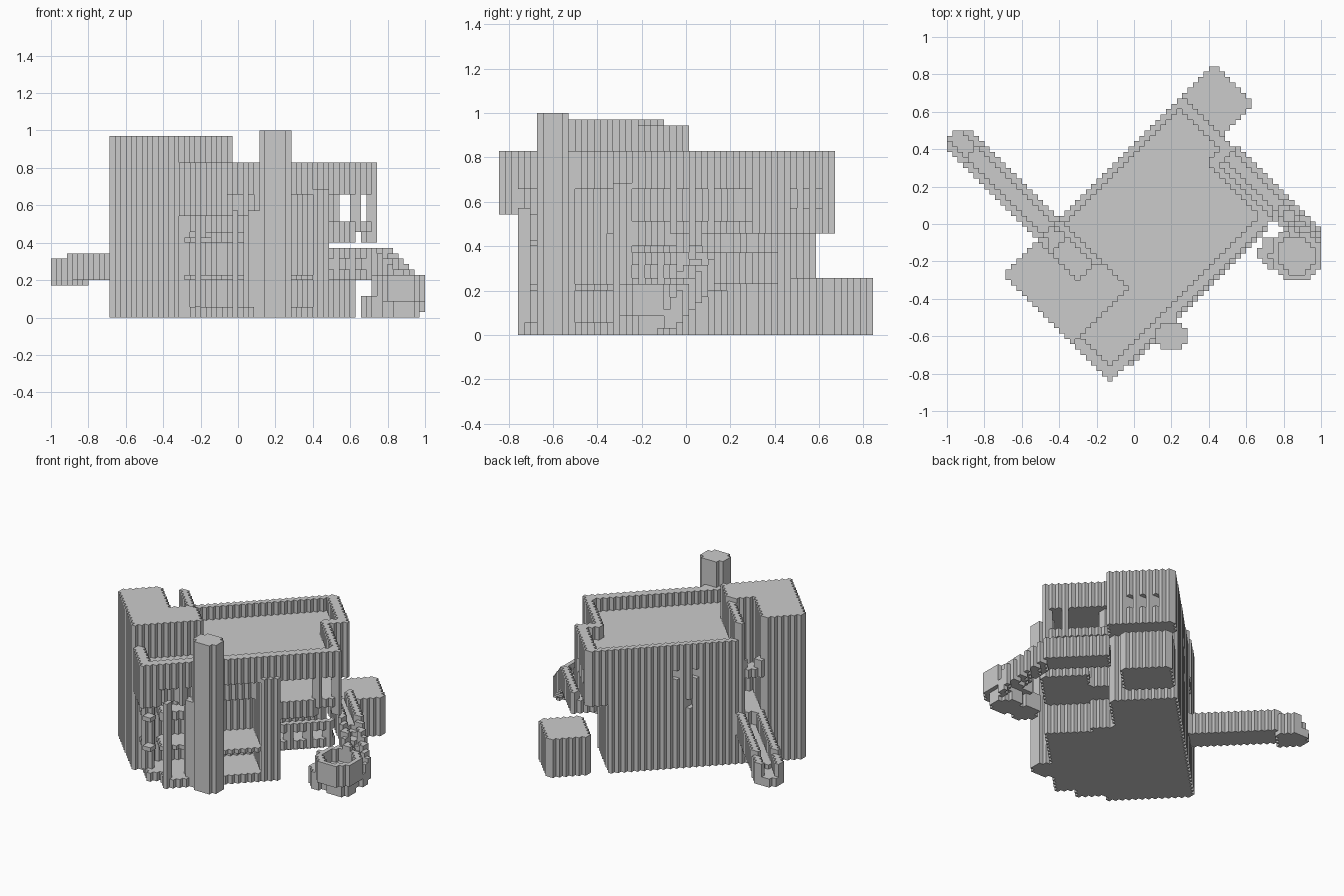
import bpy, bmesh, math

if "Cube" in bpy.data.objects:
    bpy.data.objects.remove(bpy.data.objects["Cube"])

# The whole building is made of small cubes, with its plan turned 45 degrees.
H = 2 / 70
NX, NY, NZ = 70, 59, 35
X0, Y0 = -1.0, -NY * H / 2
R2 = math.sqrt(2)
parts = {}


def cells(test, z0, z1):
    """Cells whose centre passes test(x, y, u, v); u runs north-east, v north-west."""
    out = set()
    ks = [k for k in range(NZ) if z0 < (k + .5) * H < z1]
    for i in range(NX):
        for j in range(NY):
            x, y = X0 + (i + .5) * H, Y0 + (j + .5) * H
            if test(x, y, (x + y) / R2, (y - x) / R2):
                out.update((i, j, k) for k in ks)
    return out


def box(u0, u1, v0, v1, z0, z1):
    return cells(lambda x, y, u, v: u0 <= u <= u1 and v0 <= v <= v1, z0, z1)


def disc(cx, cy, r, z0, z1):
    return cells(lambda x, y, u, v: math.hypot(x - cx, y - cy) <= r, z0, z1)


def add(name, *pieces):
    parts.setdefault(name, set()).update(*pieces)


def cut(name, *pieces):
    parts[name].difference_update(*pieces)


# Lower body and base plate
add("base_plate", box(-.55, .17, -.53, .3, 0, .058), box(-.63, -.5, -.4, .3, 0, .058))
add("lower_body", box(-.63, .2, -.25, .31, 0, .46), box(.1, .36, -.25, .31, .2, .46),
    box(.15, .525, -.1, .31, 0, .46))

# Upper floor with a corner recess, roof slab and roof parapet
add("upper_body", box(-.63, .5, -.3, .31, .46, .69), box(.3, .668, -.1, .31, .46, .69))
cut("upper_body", box(.17, .6, -.4, -.16, .46, .67))
add("roof", box(-.685, .55, -.5, .31, .66, .83), box(.3, .668, -.1, .31, .69, .83))
cut("roof", box(-.63, .495, -.445, .255, .745, .9), box(.3, .61, -.05, .255, .745, .9))
add("corner_room", box(-.685, -.4, -.5, -.2, .54, .69))
cut("corner_room", box(-.56, -.45, -.6, -.44, .5, .66))

# Tower with an open slot behind it
add("tower", box(-.685, -.27, -.22, .31, 0, .97))
slot = box(-.42, -.3, 0, .4, .34, 1.1)
for name in ("tower", "roof", "upper_body", "lower_body"):
    cut(name, slot)
cut("tower", box(-.3, -.2, -.03, .4, .945, 1.1))
add("slot_ledge", box(-.42, -.3, .2, .31, .57, .63), box(-.42, -.39, .25, .31, .63, .69),
    box(-.33, -.3, .25, .31, .63, .69))

# Front and side posts, and the round chimney
add("corner_post", box(-.55, -.51, -.53, -.48, 0, .57))
add("round_chimney", disc(.2, -.595, .088, 0, 1.0))
cut("round_chimney", cells(lambda x, y, u, v: y > -.53, .82, 1.1))
add("chimney_breast", box(-.36, -.22, -.52, -.24, 0, .7))
add("veranda_pillar", box(.07, .17, -.53, -.24, 0, .7))
add("window_post", box(-.41, -.37, -.53, -.45, 0, .57))

# Veranda floors and window sills
add("veranda_floors", box(-.22, .09, -.53, -.24, .2, .23), box(-.4, -.36, -.53, -.24, .2, .23),
    box(-.55, -.36, -.4, -.24, .2, .23), box(-.55, -.36, -.4, -.24, .4, .46))
add("front_window_frames", *[box(-.64, -.58, v, v + .035, .05, .56) for v in (-.34, -.25)],
    *[box(-.64, -.58, -.4, -.22, z, z + .04) for z in (.2, .4)])

# Lower terrace with its railing
add("terrace_floor", box(.1, .5, -.53, -.24, .2, .26))
add("terrace_rail", box(.1, .5, -.53, -.49, .31, .37),
    *[box(u, u + .035, -.53, -.49, .26, .31) for u in (.2, .32, .45)])

# Balcony at the right corner with slim posts
add("balcony_floor", box(.1, .55, -.5, -.1, .46, .515))
add("balcony_beam", box(.1, .4, -.5, -.46, .4, .46), box(.515, .55, -.5, -.42, .4, .46))
add("balcony_posts", *[box(u, u + .035, v, v + .035, .51, .69)
                       for u, v in ((.515, -.495), (.515, -.39), (.38, -.495))])

# Slide with two rails: a level run, then a slope into a round tub
v = -.1
while v > -.74:
    z = min(.31, .31 + (v + .46) * .7)
    add("slide_floor", box(.555, .69, v - .03, v, z - .085, z))
    for u in (.555, .655):
        add("slide_rails", box(u, u + .035, v - .03, v, z, z + .06))
    v -= .03
add("round_tub", disc(.865, -.165, .137, .09, .23))
cut("round_tub", disc(.865, -.165, .1, .14, .4))
for name in ("slide_rails", "slide_floor"):
    cut(name, disc(.865, -.165, .1, .14, .4))
add("tub_foot", disc(.88, -.165, .09, 0, .09), disc(.75, -.15, .085, 0, .11))

# Long level chute on the left with two rails
add("chute_floor", box(-.42, -.26, .28, .88, .2, .26), box(-.42, -.26, .84, 1.03, .17, .23))
add("chute_rails", box(-.42, -.38, 0, .86, .26, .345), box(-.3, -.26, .28, .86, .26, .345),
    box(-.42, -.38, .86, 1.03, .23, .32), box(-.3, -.26, .86, 1.03, .23, .32))
for name in ("chute_floor", "chute_rails"):
    cut(name, cells(lambda x, y, u, v: y > .5, 0, 1))

# Separate block behind the house
add("rear_block", box(.64, .905, .01, .31, 0, .257))

# Small windows
for v in (.02, .1, .18):
    cut("upper_body", box(.635, .7, v, v + .04, .57, .66))
for u, z in ((-.03, .6), (.1, .6), (-.01, .4)):
    for name in ("upper_body", "lower_body"):
        cut(name, box(u, u + .05, .27, .34, z, z + .06))

# Turn the cells into meshes, leaving out hidden faces between touching cells
solid = set().union(*parts.values())
claimed = set()
SIDES = [((1, 0), (1, 0), (1, 1)), ((-1, 0), (0, 1), (0, 0)),
         ((0, 1), (1, 1), (0, 1)), ((0, -1), (0, 0), (1, 0))]


def build(name, own):
    bm = bmesh.new()

    def quad(*pts):
        bm.faces.new([bm.verts.new((X0 + a * H, Y0 + b * H, c * H)) for a, b, c in pts])

    for i, j, k in own:
        if (i, j, k + 1) not in solid:
            quad((i, j, k + 1), (i + 1, j, k + 1), (i + 1, j + 1, k + 1), (i, j + 1, k + 1))
        if (i, j, k - 1) not in solid:
            quad((i, j, k), (i, j + 1, k), (i + 1, j + 1, k), (i + 1, j, k))
        # each wall strip runs the full height of its exposed column
        for (dx, dy), (ax, ay), (bx, by) in SIDES:
            def bare(n):
                return (i, j, n) in own and (i + dx, j + dy, n) not in solid
            if bare(k) and not bare(k - 1):
                t = k + 1
                while bare(t):
                    t += 1
                quad((i + ax, j + ay, k), (i + bx, j + by, k), (i + bx, j + by, t), (i + ax, j + ay, t))
    bmesh.ops.remove_doubles(bm, verts=bm.verts, dist=1e-4)
    mesh = bpy.data.meshes.new(name)
    bm.to_mesh(mesh)
    bm.free()
    bpy.context.collection.objects.link(bpy.data.objects.new(name, mesh))


for name, own in parts.items():
    own = own - claimed
    claimed |= own
    if own:
        build(name, own)
